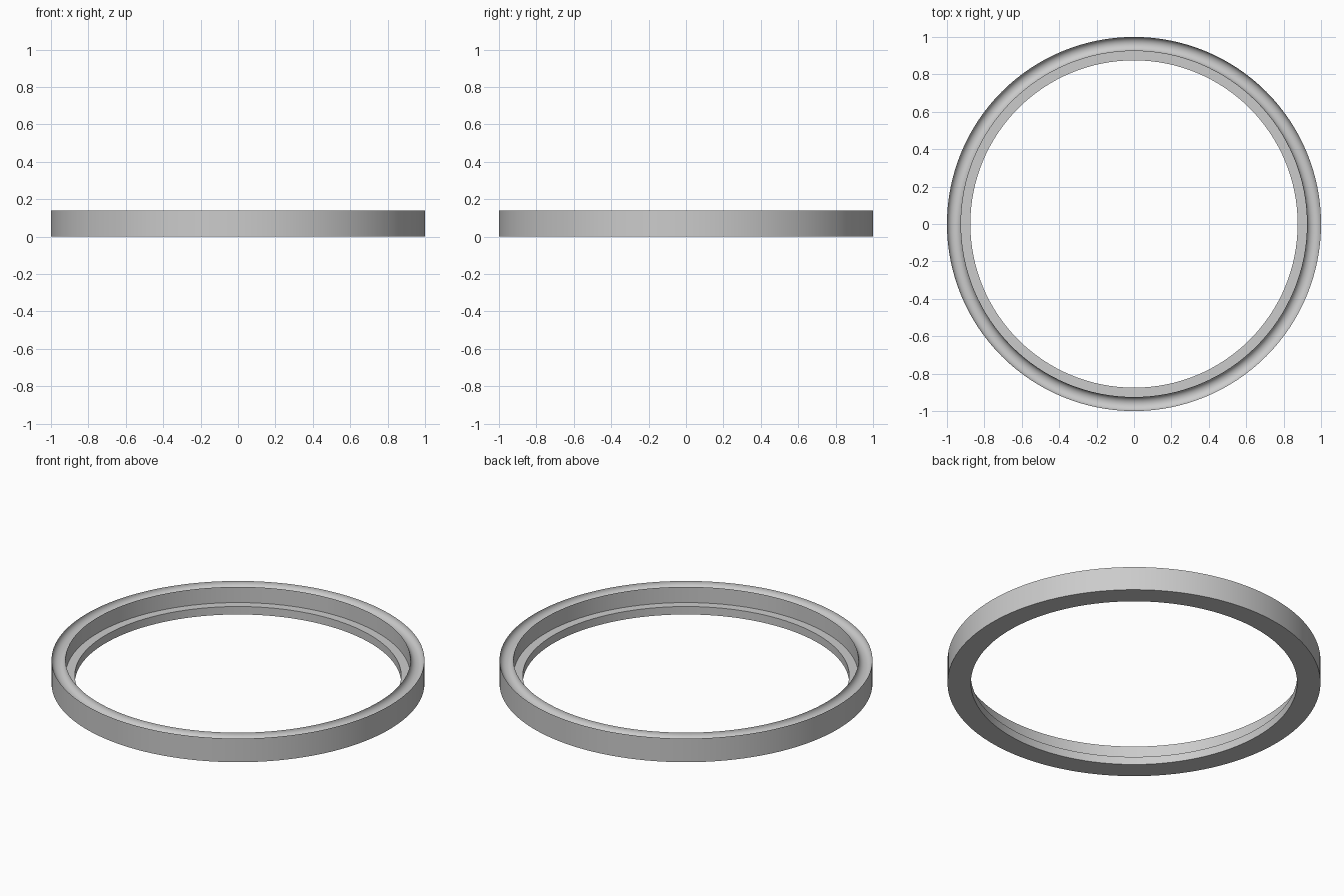
import bpy, bmesh, math

old = bpy.data.objects.get("Cube")
if old:
    bpy.data.objects.remove(old, do_unlink=True)

SEGMENTS = 128
OUTER, WALL, BORE = 1.0, 0.925, 0.875
HEIGHT, LEDGE, DEPTH = 0.14, 0.047, 0.035
GROOVE_STEPS = 16

# Plain grey material
grey = bpy.data.materials.new("plain_grey")
grey.use_nodes = True
colour = (0.6, 0.6, 0.6, 1)
grey.diffuse_color = colour
grey.node_tree.nodes["Principled BSDF"].inputs["Base Color"].default_value = colour

# Cross-section: stepped bore, outer wall and a round groove in the top rim
profile = [(WALL, LEDGE), (BORE, LEDGE), (BORE, 0), (OUTER, 0)]
middle, half = (OUTER + WALL) / 2, (OUTER - WALL) / 2
for i in range(GROOVE_STEPS + 1):
    a = math.pi * i / GROOVE_STEPS
    profile.append((middle + half * math.cos(a), HEIGHT - DEPTH * math.sin(a)))

# Sweep the section around the z axis
bm = bmesh.new()
rings = []
for s in range(SEGMENTS):
    t = math.tau * s / SEGMENTS
    rings.append([bm.verts.new((r * math.cos(t), r * math.sin(t), z)) for r, z in profile])
for s in range(SEGMENTS):
    here, there = rings[s], rings[(s + 1) % SEGMENTS]
    for i in range(len(profile)):
        j = (i + 1) % len(profile)
        bm.faces.new((here[i], there[i], there[j], here[j]))
bmesh.ops.recalc_face_normals(bm, faces=bm.faces)

mesh = bpy.data.meshes.new("grooved_ring")
bm.to_mesh(mesh)
bm.free()
mesh.materials.append(grey)
ring = bpy.data.objects.new("grooved_ring", mesh)
bpy.context.collection.objects.link(ring)

# Smooth round surfaces, crisp rims
bpy.ops.object.select_all(action="DESELECT")
ring.select_set(True)
bpy.context.view_layer.objects.active = ring
bpy.ops.object.shade_smooth_by_angle(angle=math.radians(30))
